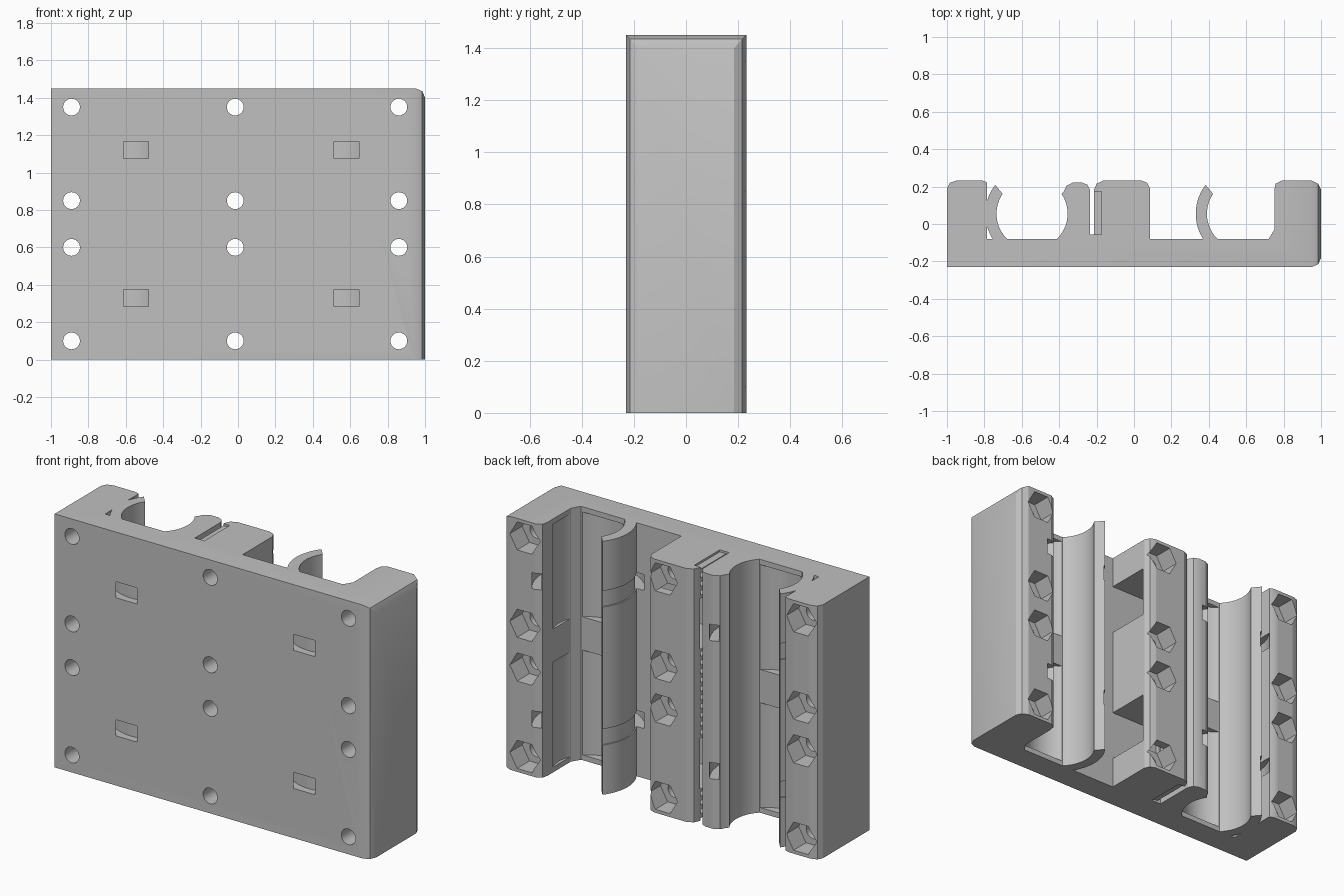
import bpy, bmesh
from math import cos, sin, radians

cube = bpy.data.objects.get("Cube")
if cube:
    bpy.data.objects.remove(cube, do_unlink=True)

HEIGHT = 1.45
BACK, FLOOR, FRONT = 0.232, -0.08, -0.23
BEARINGS = (-0.545, 0.58)
AXIS_Y = 0.055
BOLT_X = (-0.89, -0.015, 0.86)
BOLT_Z = (0.1, 0.6, 0.85, 1.35)

grey = bpy.data.materials.new("grey plastic")
grey.use_nodes = True
grey.diffuse_color = (0.53, 0.53, 0.53, 1)
grey.node_tree.nodes["Principled BSDF"].inputs["Base Color"].default_value = grey.diffuse_color


def arc(cx, cy, r, a, b, n):
    """Points on an arc, angles in degrees."""
    angles = [radians(a + (b - a) * i / n) for i in range(n + 1)]
    return [(cx + r * cos(t), cy + r * sin(t)) for t in angles]


def circle(cx, cy, r, n):
    return arc(cx, cy, r, 0, 360, n)[:-1]


def rect(x0, x1, y0, y1):
    return [(x0, y0), (x1, y0), (x1, y1), (x0, y1)]


def solid(name, prisms):
    """One object from prisms given as (outline, low, high, axis)."""
    bm = bmesh.new()
    for outline, low, high, axis in prisms:
        ends = []
        for w in (low, high):
            ends.append([bm.verts.new((u, v, w) if axis == "z" else (u, w, v)) for u, v in outline])
        bottom, top = ends
        bm.faces.new(bottom)
        bm.faces.new(top)
        for i in range(len(outline)):
            j = (i + 1) % len(outline)
            bm.faces.new((bottom[i], bottom[j], top[j], top[i]))
    bmesh.ops.recalc_face_normals(bm, faces=bm.faces)
    mesh = bpy.data.meshes.new(name)
    bm.to_mesh(mesh)
    bm.free()
    mesh.materials.append(grey)
    obj = bpy.data.objects.new(name, mesh)
    bpy.context.collection.objects.link(obj)
    return obj


def activate(obj):
    bpy.ops.object.select_all(action="DESELECT")
    obj.select_set(True)
    bpy.context.view_layer.objects.active = obj


def cut(obj, cutter):
    activate(obj)
    mod = obj.modifiers.new("cut", "BOOLEAN")
    mod.operation = "DIFFERENCE"
    mod.solver = "EXACT"
    mod.object = cutter
    bpy.ops.object.modifier_apply(modifier=mod.name)


# Carriage body: back plate with bolt blocks and belt post
profile = [(-1, FRONT), (0.95, FRONT), (0.985, -0.215), (1, -0.18),
           (1, 0.185), (0.985, 0.215), (0.95, BACK),
           (0.79, BACK), (0.757, 0.215), (0.75, 0.18), (0.75, -0.03), (0.72, FLOOR),
           (0.085, FLOOR), (0.085, 0.19), (0.07, 0.22), (0.04, BACK),
           (-0.165, BACK), (-0.2, 0.215), (-0.215, 0.18),
           (-0.215, -0.055), (-0.235, -0.055), (-0.235, 0.18),
           (-0.25, 0.21), (-0.28, 0.222), (-0.325, 0.222), (-0.36, 0.205), (-0.375, 0.175)]
profile += arc(BEARINGS[0], AXIS_Y, 0.19, 34, -45, 14)
profile += [(-0.785, FLOOR), (-0.785, 0.222), (-0.81, BACK), (-0.95, BACK), (-0.985, 0.22), (-1, 0.19)]
body = solid("carriage_body", [(profile, 0, HEIGHT, "z")])

# Curved spring walls, one per bearing
clips = []
for side, cx in zip(("right", "left"), BEARINGS):
    outline = arc(cx, AXIS_Y, 0.25, 142, 214, 16) + arc(cx, AXIS_Y, 0.19, 228, 146, 16)
    clips.append(solid(side + "_bearing_clip", [(outline, 0, HEIGHT, "z")]))

# Cutters
bores, rings, bolts, nuts, teeth = [], [], [], [], []
for cx in BEARINGS:
    for z0, z1 in ((0.03, 0.63), (0.82, 1.42)):
        bores.append((circle(cx, AXIS_Y, 0.1875, 48), z0, z1, "z"))
        mid = (z0 + z1) / 2
        band = arc(cx, AXIS_Y, 0.293, 100, 440, 56) + arc(cx, AXIS_Y, 0.243, 440, 100, 56)
        rings.append((band, mid - 0.046, mid + 0.046, "z"))
for x in BOLT_X:
    for z in BOLT_Z:
        bolts.append((circle(x, z, 0.045, 24), -0.3, 0.3, "y"))
        nuts.append((circle(x, z, 0.093, 6), 0.12, 0.3, "y"))
for i in range(30):
    z = i * 0.05 - 0.012
    teeth.append((rect(-0.225, -0.175, -0.055, 0.175), z, z + 0.025, "z"))
windows = [(rect(-0.225, 0.1, z, z + 0.29), FLOOR, 0.18, "y") for z in (0.18, 0.98)]
corner = [(0.95, 1.5), (0.95, HEIGHT), (0.985, 1.435), (1, 1.4), (1.05, 1.4), (1.05, 1.5)]

cutters = [solid(name, prisms) for name, prisms in (
    ("bearing_bores", bores), ("tie_rings", rings), ("bolt_holes", bolts),
    ("nut_pockets", nuts), ("belt_teeth", teeth), ("belt_windows", windows),
    ("corner_bevel", [(corner, -0.4, 0.4, "y")]))]
for cutter in cutters:
    cut(body, cutter)
for clip in clips:
    cut(clip, cutters[1])
for cutter in cutters:
    bpy.data.objects.remove(cutter, do_unlink=True)

for obj in [body] + clips:
    activate(obj)
    bpy.ops.object.shade_smooth_by_angle(angle=radians(25))
